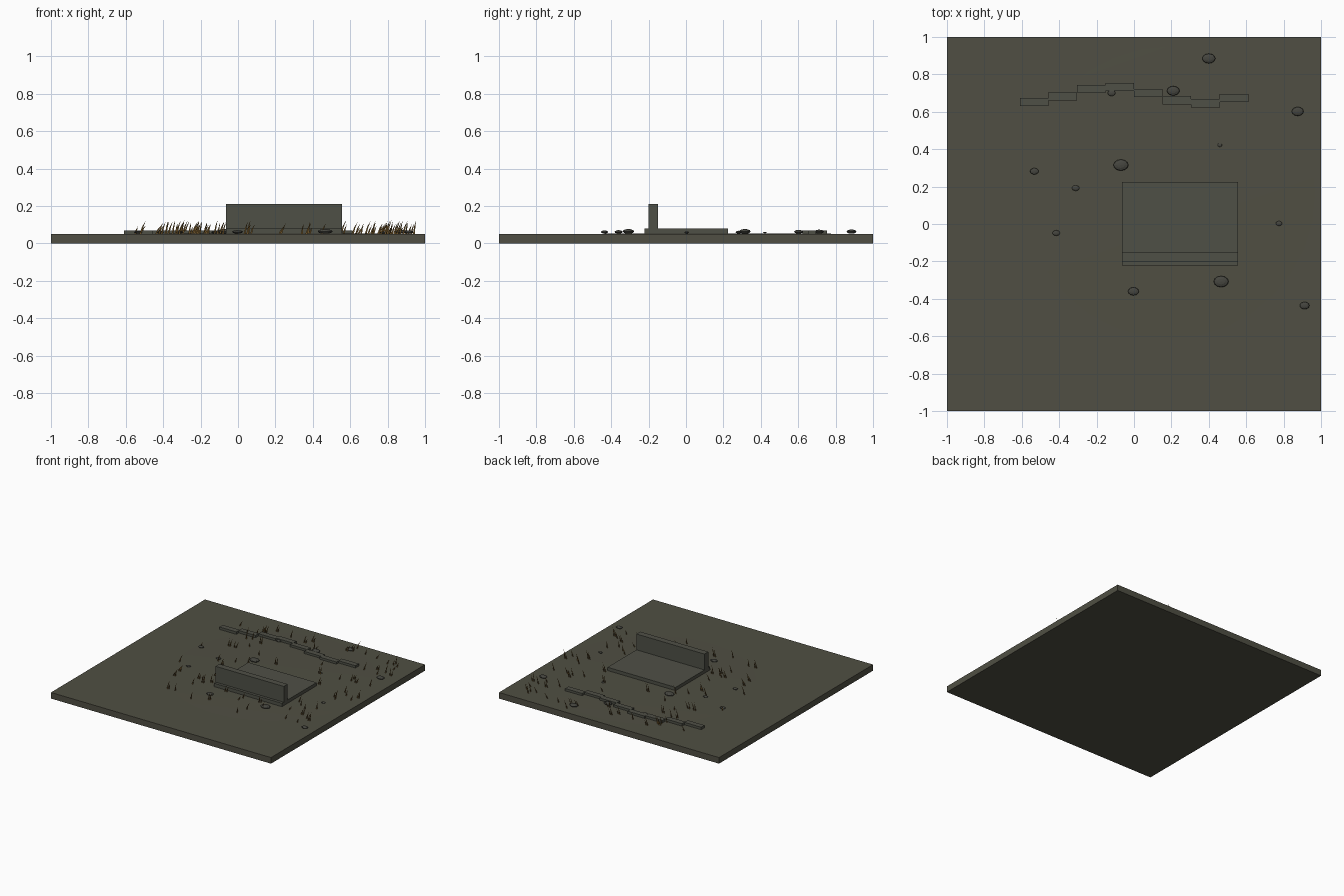
import bpy, bmesh, math, random
from mathutils import Matrix

if "Cube" in bpy.data.objects:
    bpy.data.objects.remove(bpy.data.objects["Cube"])

random.seed(4)


def material(name, rgb):
    m = bpy.data.materials.new(name)
    m.diffuse_color = (*rgb, 1)
    m.use_nodes = True
    m.node_tree.nodes["Principled BSDF"].inputs["Base Color"].default_value = m.diffuse_color
    return m


EARTH = material("dark_earth", (0.080, 0.078, 0.056))
CONCRETE = material("weathered_concrete", (0.078, 0.080, 0.062))
STONE = material("dark_stone", (0.060, 0.060, 0.050))
GRASS = material("dry_grass", (0.150, 0.085, 0.022))


def make_object(name, bm, mat):
    mesh = bpy.data.meshes.new(name)
    bm.to_mesh(mesh)
    bm.free()
    mesh.materials.append(mat)
    ob = bpy.data.objects.new(name, mesh)
    bpy.context.collection.objects.link(ob)
    return ob


def add_box(bm, x0, x1, y0, y1, z0, z1):
    m = Matrix.Translation(((x0 + x1) / 2, (y0 + y1) / 2, (z0 + z1) / 2))
    bmesh.ops.create_cube(bm, size=1, matrix=m @ Matrix.Diagonal((x1 - x0, y1 - y0, z1 - z0, 1)))


def box(name, mat, *bounds):
    bm = bmesh.new()
    add_box(bm, *bounds)
    return make_object(name, bm, mat)


# Ground slab, foundation and the remaining wall
TOP = 0.05
box("ground_slab", EARTH, -1, 1, -1, 1, 0, TOP)
box("foundation", CONCRETE, -0.063, 0.556, -0.223, 0.225, TOP, 0.08)
box("wall", CONCRETE, -0.063, 0.556, -0.2, -0.15, 0.08, 0.21)

# Very shallow rise of soil around the foundation
bm = bmesh.new()
bmesh.ops.create_cone(bm, cap_ends=False, segments=32, radius1=0.78, radius2=0.4, depth=0.003,
                      matrix=Matrix.Translation((0.19, 0.17, TOP + 0.0015)))
bmesh.ops.holes_fill(bm, edges=[e for e in bm.edges if e.is_boundary and e.verts[0].co.z > TOP + 0.002])
for f in bm.faces:
    f.smooth = True
make_object("soil_rise", bm, EARTH)

# Stepped row of kerb blocks behind the foundation
bm = bmesh.new()
for i, y in enumerate((0.652, 0.683, 0.722, 0.733, 0.70, 0.662, 0.645, 0.673)):
    x = -0.61 + i * 0.1525
    add_box(bm, x, x + 0.1535, y - 0.022, y + 0.022, TOP, 0.07)
make_object("kerb_blocks", bm, CONCRETE)

# Scattered flat stones: x, y, radius
stones = [(0.40, 0.885, 0.035), (0.21, 0.712, 0.034), (-0.12, 0.70, 0.021), (0.875, 0.602, 0.032),
          (0.458, 0.422, 0.013), (-0.07, 0.315, 0.040), (-0.533, 0.282, 0.023), (-0.312, 0.192, 0.020),
          (0.775, 0.003, 0.017), (-0.416, -0.048, 0.020), (-0.003, -0.36, 0.029),
          (0.466, -0.308, 0.040), (0.912, -0.436, 0.026)]
bm = bmesh.new()
for x, y, r in stones:
    m = Matrix.Translation((x, y, TOP + 0.005 + r * 0.22))
    bmesh.ops.create_uvsphere(bm, u_segments=12, v_segments=6, radius=r,
                              matrix=m @ Matrix.Diagonal((1, 0.75, 0.32, 1)))
make_object("stones", bm, STONE)

# Leaning dry grass blades, flat and facing the front
bm = bmesh.new()
tufts = 0
while tufts < 85:
    x, y = random.uniform(-0.56, 0.93), random.uniform(-0.55, 0.95)
    if -0.09 < x < 0.57 and -0.24 < y < 0.24:
        continue
    if x < 0 and y < -0.2 and random.random() < 0.7:
        continue
    tufts += 1
    for k in range(random.choice((1, 1, 2))):
        bx = x + k * 0.014
        h, lean, w = random.uniform(0.035, 0.075), random.uniform(0.008, 0.03), 0.005
        pts = ((bx - w, 0), (bx + w, 0), (bx + w * 0.6 + lean * 0.45, h * 0.55),
               (bx + lean, h), (bx - w * 0.6 + lean * 0.4, h * 0.55))
        bm.faces.new([bm.verts.new((px, y, TOP + pz)) for px, pz in pts])
make_object("grass_blades", bm, GRASS)
